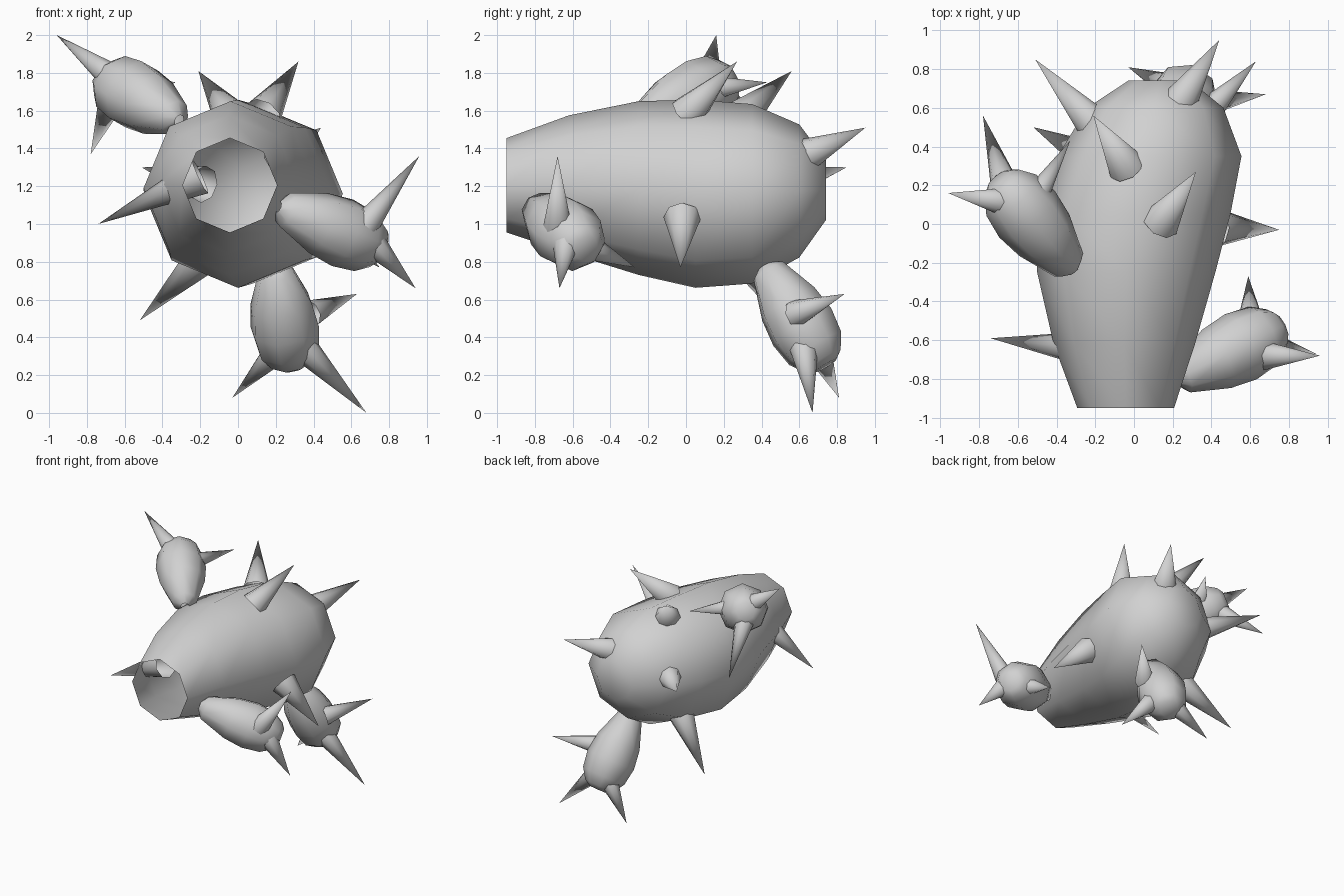
import bpy, bmesh, math
from mathutils import Vector

cube = bpy.data.objects.get("Cube")
if cube:
    bpy.data.objects.remove(cube)

grey = bpy.data.materials.new("plain grey")
grey.use_nodes = True
grey.diffuse_color = (0.64, 0.64, 0.64, 1)
grey.node_tree.nodes["Principled BSDF"].inputs["Base Color"].default_value = (0.64, 0.64, 0.64, 1)

SIDES = 8


def loft(name, rings, axis, tip=None):
    """Octagonal shell through (centre, radius) rings, open at its start, ending in a tip or a flat cap."""
    bm = bmesh.new()
    turn = Vector(axis).to_track_quat('Y', 'Z')
    loops = []
    for centre, radius in rings:
        loop = []
        for i in range(SIDES):
            a = math.tau * i / SIDES
            offset = turn @ Vector((math.cos(a) * radius, 0, math.sin(a) * radius))
            loop.append(bm.verts.new(Vector(centre) + offset))
        loops.append(loop)
    for low, high in zip(loops, loops[1:]):
        for i in range(SIDES):
            j = (i + 1) % SIDES
            bm.faces.new((low[i], high[i], high[j], low[j]))
    if tip:
        apex = bm.verts.new(tip)
        for i in range(SIDES):
            bm.faces.new((loops[-1][i], apex, loops[-1][(i + 1) % SIDES]))
    else:
        bm.faces.new(loops[-1][::-1])
    bmesh.ops.recalc_face_normals(bm, faces=bm.faces)
    mesh = bpy.data.meshes.new(name)
    bm.to_mesh(mesh)
    bm.free()
    mesh.materials.append(grey)
    obj = bpy.data.objects.new(name, mesh)
    bpy.context.collection.objects.link(obj)
    for face in mesh.polygons:
        face.use_smooth = True


def spike(name, root, tip, radius, sink):
    """Cone whose open base is sunk below the surface it grows from."""
    root, tip = Vector(root), Vector(tip)
    axis = (tip - root).normalized()
    loft(name, [(root - axis * sink, radius)], axis, tip=tip)


def pod(name, start, end, spikes):
    """Bulging pod, narrow and rounded at its root, with its own spikes."""
    start, end = Vector(start), Vector(end)
    profile = [(-.05, .03), (.02, .095), (.36, .168), (.6, .187), (.82, .167), (.95, .115), (1, .07)]
    loft(name, [(start.lerp(end, t), r) for t, r in profile], end - start)
    for n, (root, tip) in enumerate(spikes, 1):
        spike(f"{name}_spike_{n}", root, tip, .075, .06)


# Hollow body, open at the front
loft("body", [((-.043, -.95, 1.205), .25), ((-.05, -.62, 1.21), .365),
              ((-.04, -.25, 1.19), .46), ((0, .05, 1.16), .498),
              ((.08, .35, 1.16), .475), ((.11, .6, 1.175), .352),
              ((.13, .74, 1.18), .16)], (0, 1, 0))

# Spikes on the body
body_spikes = {
    "top_left": ((.16, .04, 1.62), (.32, .27, 1.86)),
    "top_right": ((-.06, .33, 1.6), (-.21, .56, 1.81)),
    "back_left": ((.25, .65, 1.37), (.44, .95, 1.51)),
    "back_right": ((-.22, .53, 1.22), (-.51, .85, 1.3)),
    "front_right": ((-.25, -.645, 1.23), (-.74, -.59, 1.0)),
    "side_left": ((.47, -.02, 1.0), (.75, -.03, .77)),
    "lower_right": ((-.22, .34, .79), (-.52, .5, .49)),
}
for place, (root, tip) in body_spikes.items():
    spike(place + "_spike", root, tip, .1, .055)

# Side pods
pod("upper_right_pod", (-.33, -.22, 1.56), (-.7, .23, 1.77), [
    ((-.71, .12, 1.81), (-.96, .16, 2.0)),
    ((-.68, .24, 1.63), (-.78, .56, 1.37)),
    ((-.5, .15, 1.72), (-.33, .43, 1.75))])
pod("front_left_pod", (.24, -.79, 1.08), (.76, -.53, .87), [
    ((.71, -.68, 1.04), (.96, -.68, 1.36)),
    ((.75, -.64, .86), (.94, -.67, .66)),
    ((.6, -.47, .86), (.59, -.27, .77))])
pod("lower_back_pod", (.2, .43, .76), (.28, .74, .25), [
    ((.4, .63, .29), (.68, .67, 0)),
    ((.42, .62, .54), (.63, .84, .63)),
    ((.17, .72, .29), (-.03, .81, .08))])
